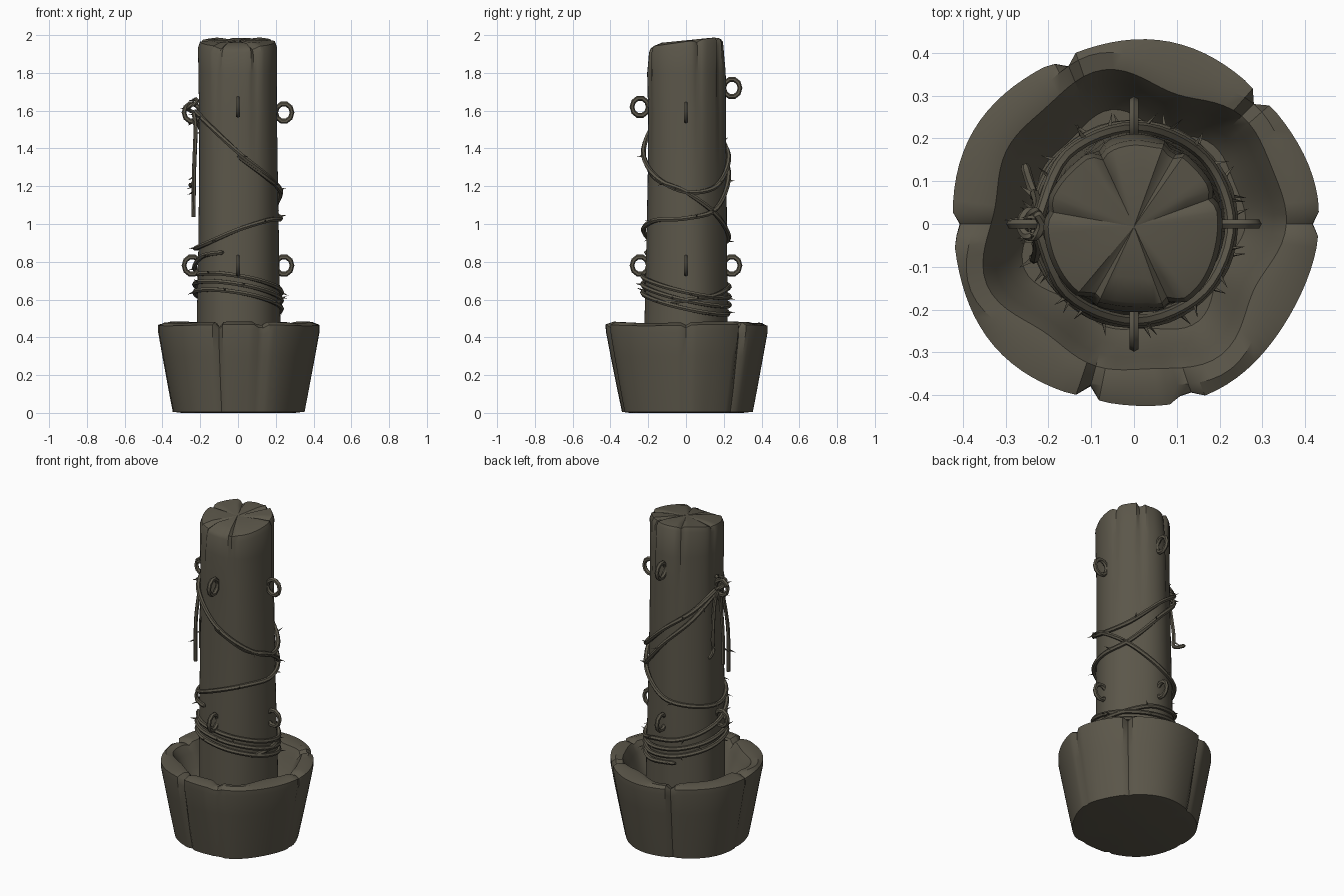
import bpy, bmesh, math, random
from math import sin, cos, radians, pi
from mathutils import Vector

random.seed(4)
if "Cube" in bpy.data.objects:
    bpy.data.objects.remove(bpy.data.objects["Cube"])

wood = bpy.data.materials.new("weathered_brown")
wood.use_nodes = True
COLOUR = (0.105, 0.094, 0.068, 1)
wood.diffuse_color = COLOUR
wood.node_tree.nodes["Principled BSDF"].inputs["Base Color"].default_value = COLOUR


def finish(bm, name, angle=40):
    """Turn a bmesh into a named, coloured object with sharp creases kept."""
    bmesh.ops.recalc_face_normals(bm, faces=bm.faces)
    mesh = bpy.data.meshes.new(name)
    bm.to_mesh(mesh)
    bm.free()
    obj = bpy.data.objects.new(name, mesh)
    bpy.context.collection.objects.link(obj)
    mesh.materials.append(wood)
    bpy.ops.object.select_all(action='DESELECT')
    obj.select_set(True)
    bpy.context.view_layer.objects.active = obj
    bpy.ops.object.shade_smooth_by_angle(angle=radians(angle))
    return obj


def groove(deg, centre, width):
    """1 at the centre of a V-shaped crack, falling to 0 at its edges."""
    off = abs((deg - centre + 180) % 360 - 180)
    return max(0, 1 - off / width)


def lathe(name, rings, segments, shape, angle=40):
    """Revolve (radius, z) rings; shape(ring, deg, r, z) bends each point."""
    bm = bmesh.new()
    loops = []
    for i, (r, z) in enumerate(rings):
        loop = []
        for s in range(segments):
            deg = 360 * s / segments
            loop.append(bm.verts.new(shape(i, deg, r, z)))
        loops.append(loop)
    for a, b in zip(loops, loops[1:]):
        for s in range(segments):
            t = (s + 1) % segments
            bm.faces.new((a[s], a[t], b[t], b[s]))
    for loop in (loops[0], loops[-1]):
        mid = sum((v.co for v in loop), Vector()) / segments
        hub = bm.verts.new(mid)
        for s in range(segments):
            bm.faces.new((loop[s], loop[(s + 1) % segments], hub))
    return finish(bm, name, angle)


# Pot: thick hollow stump with split staves
POT_CRACKS = ((0, .5), (45, 1), (113, .9), (181, .7), (255, 1), (287, 1))


def pot_shape(i, deg, r, z):
    a = radians(deg)
    split = max(g * groove(deg, c, 4) for c, g in POT_CRACKS)
    dent = groove(deg, 278, 22) + .8 * groove(deg, 20, 24)
    height = min(z / .48, 1)
    if 0 < i < 6:
        r -= split * (.012 + .022 * height ** 2) + dent * .012 * (1 - height)
        r += .006 * sin(5 * a + 1)
    if i > 5:
        r += .015 * sin(4 * a) + .012 * sin(7 * a + 2)
    if 4 <= i <= 7:
        z -= split * .03 - .004 * sin(3 * a)
    return Vector((r * cos(a), r * sin(a), z))


lathe("pot", [(.30, 0), (.35, .006), (.372, .12), (.405, .3), (.428, .43),
              (.428, .465), (.385, .48), (.345, .472), (.315, .42),
              (.285, .34), (.25, .3)], 96, pot_shape, 35)

# Post: tall round trunk with a slanted, split top
POST_CRACKS = ((238, .8), (296, 1), (62, 1), (115, .8), (170, .5), (20, .6))


def post_shape(i, deg, r, z):
    a = radians(deg)
    high = max(0, (z - 1.45) / .5)
    split = max(g * groove(deg, c, 7) for c, g in POST_CRACKS)
    r -= split * .022 * high
    r += .004 * sin(3 * a + z * 2) + .003 * sin(5 * a)
    # flattened chips at the front and back of the crown
    chip = min(1, 2 * max(groove(deg, 265, 32), groove(deg, 92, 30)))
    if z > 1.8:
        r -= chip * .014
    if i >= 6:
        slant = .035 + .14 * r * sin(a) if i < 8 else .035 + .1 * r * sin(a)
        z += slant - split * .02 - chip * (.012 if i == 7 else 0)
    return Vector((r * cos(a), r * sin(a) - .006 * high, z))


lathe("post", [(.222, .28), (.22, .5), (.213, .9), (.208, 1.3), (.206, 1.6),
               (.208, 1.8), (.209, 1.9), (.198, 1.93), (.14, 1.937)],
      72, post_shape, 35)

# Iron rings on four sides, upper and lower
def eyelet(name, deg, z, radius=.043, thick=.0125, around=10, sides=6):
    bm = bmesh.new()
    a = radians(deg)
    out = Vector((cos(a), sin(a), 0))
    side = Vector((-sin(a), cos(a), 0))
    grid = []
    for i in range(around):
        u = 2 * pi * i / around
        spoke = out * cos(u) + Vector((0, 0, sin(u) * 1.1))
        centre = out * .243 + Vector((0, 0, z)) + spoke * radius
        grid.append([bm.verts.new(centre + thick * (spoke * cos(v) + side * sin(v)))
                     for v in (2 * pi * k / sides for k in range(sides))])
    for i in range(around):
        for k in range(sides):
            j, m = (i + 1) % around, (k + 1) % sides
            bm.faces.new((grid[i][k], grid[j][k], grid[j][m], grid[i][m]))
    finish(bm, name, 50)


for side_name, deg, top in (("left", 0, 1.59), ("back", 90, 1.72),
                            ("right", 180, 1.59), ("front", 270, 1.62)):
    eyelet("upper_ring_" + side_name, deg, top)
    eyelet("lower_ring_" + side_name, deg, .78)


# Thorny vines
def smooth_path(points, steps=6):
    """Catmull-Rom curve through the given points."""
    pts = [points[0]] + points + [points[-1]]
    path = []
    for p0, p1, p2, p3 in zip(pts, pts[1:], pts[2:], pts[3:]):
        for s in range(steps):
            t = s / steps
            path.append(.5 * (2 * p1 + (p2 - p0) * t
                              + (2 * p0 - 5 * p1 + 4 * p2 - p3) * t * t
                              + (3 * p1 - p0 - 3 * p2 + p3) * t ** 3))
    return path + [points[-1]]


def vine(name, points, thick=.013, sides=6, thorn_gap=9):
    path = smooth_path(points)
    bm = bmesh.new()
    last = None
    for i, p in enumerate(path):
        d = (path[min(i + 1, len(path) - 1)] - path[max(i - 1, 0)]).normalized()
        n = Vector((p.x, p.y, 0))
        n = (n - d * n.dot(d)).normalized()
        b = d.cross(n)
        w = thick * (.55 if i in (0, len(path) - 1) else 1)
        loop = [bm.verts.new(p + w * (n * cos(v) + b * sin(v)))
                for v in (2 * pi * k / sides for k in range(sides))]
        if last:
            for k in range(sides):
                m = (k + 1) % sides
                bm.faces.new((last[k], last[m], loop[m], loop[k]))
        else:
            bm.faces.new(loop)
        last = loop
        # thorn: a small three-sided spike
        if i % thorn_gap == 4:
            tip = p + n * .04 + b * random.uniform(-.02, .02) + d * .015
            base = [bm.verts.new(p + n * .006 + .007 * (d * cos(v) + b * sin(v)))
                    for v in (0, 2 * pi / 3, 4 * pi / 3)]
            top = bm.verts.new(tip)
            for k in range(3):
                bm.faces.new((base[k], base[(k + 1) % 3], top))
    bm.faces.new(last)
    finish(bm, name, 50)


def wrap(start, step, heights, radius=.226):
    """Points around the post, one per height, turning by step degrees."""
    return [Vector((radius * cos(radians(start + i * step)),
                    radius * sin(radians(start + i * step)), z))
            for i, z in enumerate(heights)]


vine("upper_vine", wrap(180, 45, (1.6, 1.53, 1.38, 1.25, 1.17, 1.2, 1.35, 1.48, 1.59)))
vine("middle_vine", wrap(180, -45, (1.58, 1.43, 1.26, 1.08, 1.03, 1.02, .97, .9,
                                   .87, .89, .93, 1.05, 1.17, 1.24, 1.36)))
lower = [.69 - .022 * i / 4 + .055 * cos(radians(180 + 45 * i + 145)) for i in range(23)]
vine("lower_vine", wrap(200, 45, lower, .232))
vine("short_vine", wrap(250, -35, (.85, .83, .77, .72, .68, .66, .62, .6, .58), .23))

# Loose strands hanging from the right ring, and the knot that holds them
for k, (y, bottom, kick) in enumerate(((-.08, 1.06, 0), (-.03, 1.12, 0), (.07, 1.22, .07))):
    vine("hanging_strand_%d" % (k + 1),
         [Vector((-.235, y * .2, 1.59)), Vector((-.225, y * .6, 1.5)),
          Vector((-.232, y, 1.3)), Vector((-.235, y, bottom)),
          Vector((-.235 - kick * .3, y + kick, bottom - .015))], .011, 6, 11)
vine("strand_knot", [Vector((-.24 + .025 * cos(u), .03 * sin(u), 1.575 + .012 * u))
                     for u in (pi * i / 3 for i in range(8))], .011, 6, 12)
